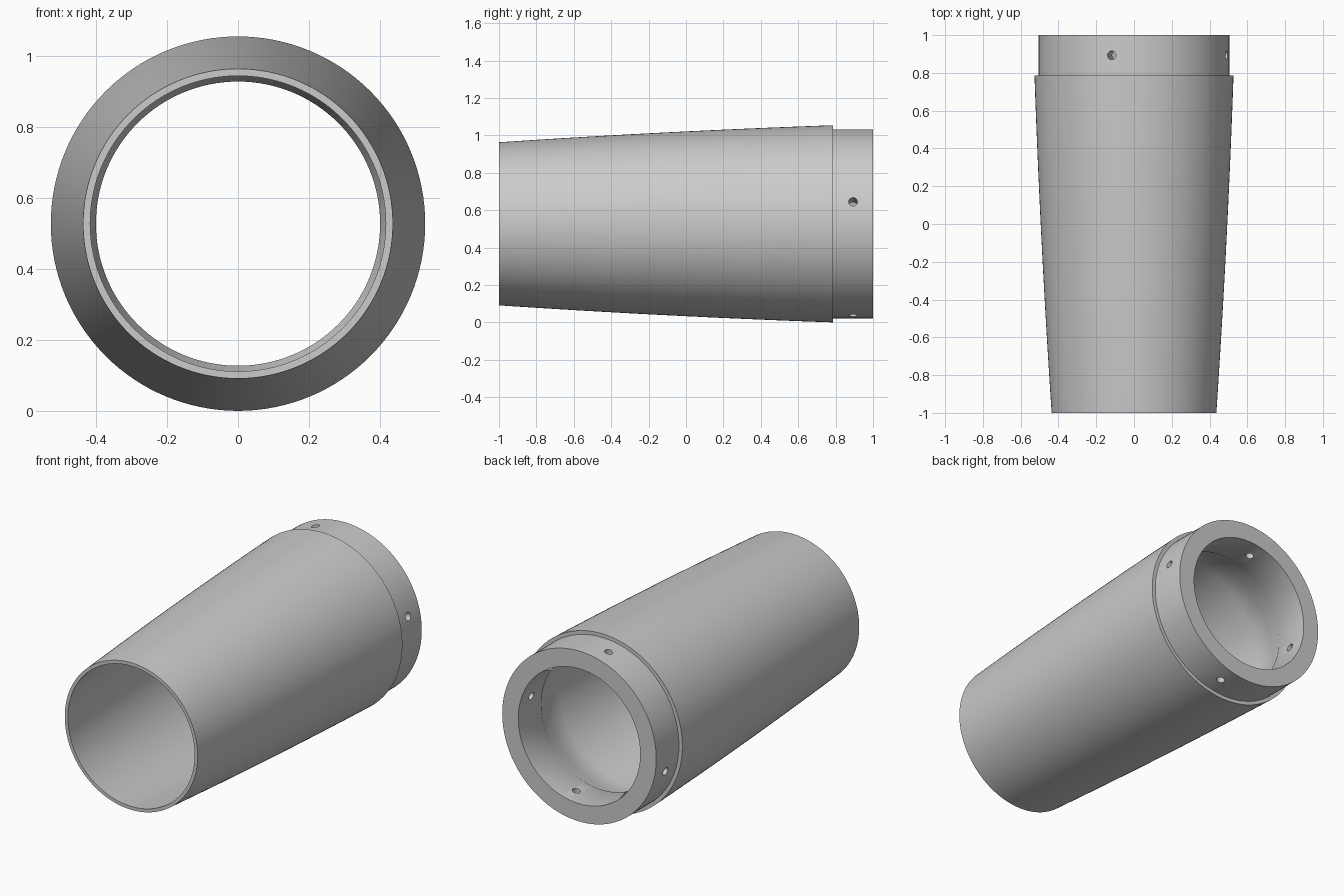
import bpy, bmesh, math
from mathutils import Matrix, Vector

cube = bpy.data.objects.get("Cube")
if cube:
    bpy.data.objects.remove(cube, do_unlink=True)

CENTRE_Z = 0.527
SEGMENTS = 128
SHOULDER_Y = 0.787
WALL = 0.02

grey = bpy.data.materials.new("plain grey")
grey.use_nodes = True
colour = (0.6, 0.6, 0.6, 1)
grey.diffuse_color = colour
grey.node_tree.nodes["Principled BSDF"].inputs["Base Color"].default_value = colour


def outer_radius(y):
    return 0.494 + 0.049 * y - 0.009 * y * y


def steps(start, end, count):
    return [start + (end - start) * i / count for i in range(count + 1)]


def make_object(name, bm):
    mesh = bpy.data.meshes.new(name)
    bmesh.ops.recalc_face_normals(bm, faces=bm.faces[:])
    bm.to_mesh(mesh)
    bm.free()
    mesh.materials.append(grey)
    obj = bpy.data.objects.new(name, mesh)
    bpy.context.collection.objects.link(obj)
    return obj


# Closed wall profile: curved skin, stepped collar, bore, flare and inner skin
profile = [(outer_radius(y), y) for y in steps(-1, SHOULDER_Y, 16)]
profile += [(0.505, SHOULDER_Y), (0.505, 1), (0.40, 1), (0.40, 0.785)]
profile += [(outer_radius(y) - WALL, y) for y in steps(0.61, -1, 14)]

bm = bmesh.new()
verts = [bm.verts.new((r, y, CENTRE_Z)) for r, y in profile]
edges = [bm.edges.new((v, verts[(i + 1) % len(verts)])) for i, v in enumerate(verts)]
bmesh.ops.spin(bm, geom=verts + edges, cent=(0, 0, CENTRE_Z), axis=(0, 1, 0),
               angle=math.tau, steps=SEGMENTS, use_merge=True)
bmesh.ops.remove_doubles(bm, verts=bm.verts[:], dist=0.0001)
sleeve = make_object("tapered_sleeve", bm)

# Four radial screw holes through the collar
bm = bmesh.new()
for i in range(4):
    angle = math.radians(13.5 + 90 * i)
    direction = Vector((math.cos(angle), 0, math.sin(angle)))
    place = Matrix.Translation(direction * 0.45 + Vector((0, 0.893, CENTRE_Z)))
    turn = direction.to_track_quat('Z', 'Y').to_matrix().to_4x4()
    bmesh.ops.create_cone(bm, cap_ends=True, segments=24, radius1=0.023,
                          radius2=0.023, depth=0.2, matrix=place @ turn)
cutter = make_object("screw_hole_cutter", bm)
cutter.hide_render = True

holes = sleeve.modifiers.new("screw holes", 'BOOLEAN')
holes.operation = 'DIFFERENCE'
holes.solver = 'EXACT'
holes.object = cutter

bpy.ops.object.select_all(action='DESELECT')
sleeve.select_set(True)
bpy.context.view_layer.objects.active = sleeve
bpy.ops.object.modifier_apply(modifier=holes.name)
bpy.data.objects.remove(cutter, do_unlink=True)
bpy.ops.object.shade_smooth_by_angle(angle=math.radians(40))
